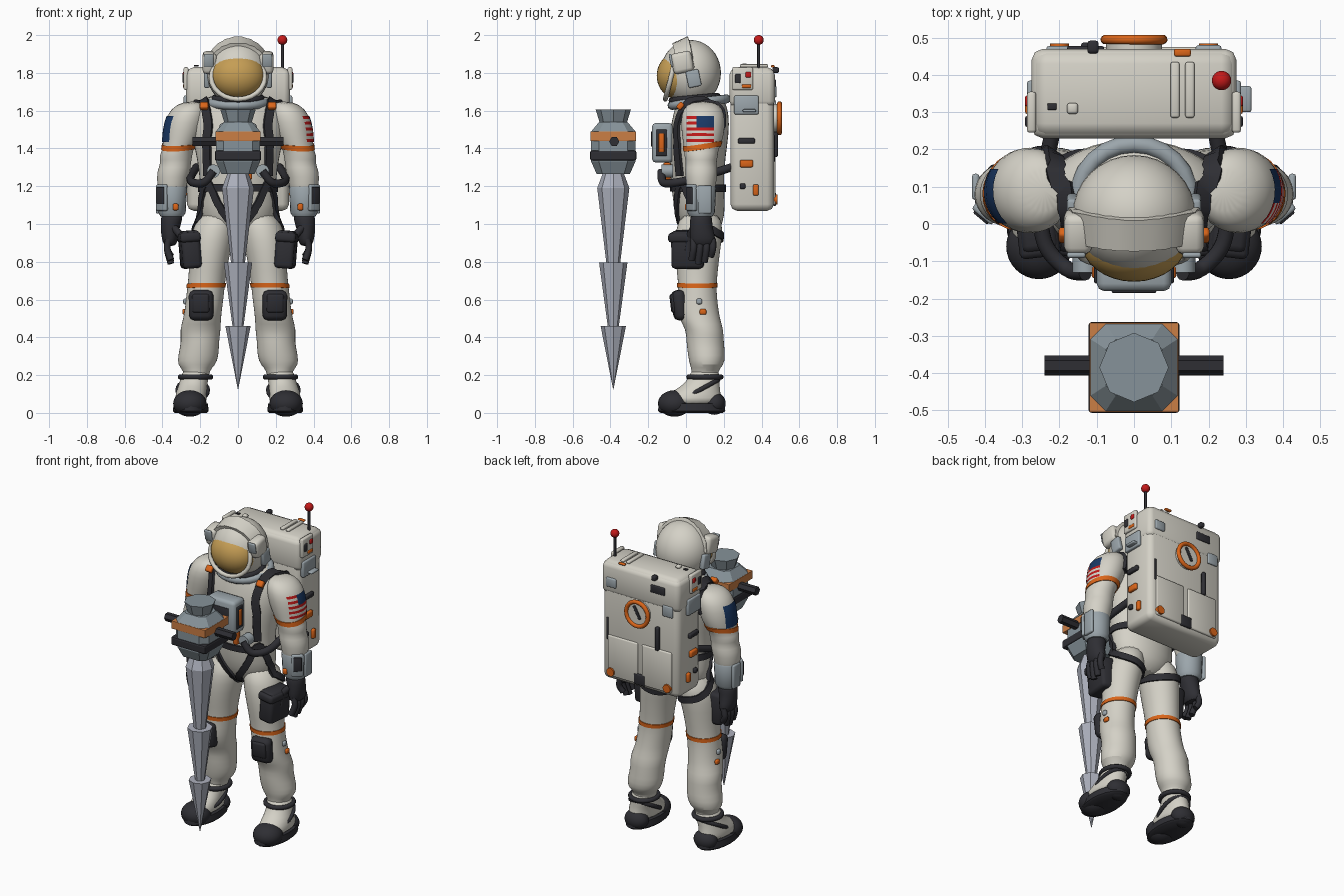
import bpy, bmesh, math
from mathutils import Vector, Matrix, Euler
from mathutils.bvhtree import BVHTree

if "Cube" in bpy.data.objects:
    bpy.data.objects.remove(bpy.data.objects["Cube"], do_unlink=True)


def material(name, *rgb):
    mat = bpy.data.materials.new(name)
    mat.use_nodes = True
    mat.diffuse_color = (*rgb, 1)
    for node in mat.node_tree.nodes:
        if node.type == 'BSDF_PRINCIPLED':
            node.inputs["Base Color"].default_value = (*rgb, 1)
    return mat


white = material("suit white", .66, .64, .57)
grey = material("equipment grey", .33, .38, .41)
dark = material("charcoal", .028, .028, .034)
orange = material("signal orange", .7, .13, .01)
copper = material("tool orange", .6, .21, .06)
gold = material("visor gold", .56, .34, .09)
red = material("red", .55, .01, .01)
blue = material("blue", .01, .04, .13)
steel = material("drill steel", .42, .44, .51)
iron = material("tool grey", .24, .29, .32)


def add(name, bm, mats, mirror=False, smooth=True, subdivide=0):
    """Turn a bmesh in world space into a finished object."""
    bmesh.ops.recalc_face_normals(bm, faces=bm.faces)
    mesh = bpy.data.meshes.new(name)
    bm.to_mesh(mesh)
    bm.free()
    obj = bpy.data.objects.new(name, mesh)
    bpy.context.collection.objects.link(obj)
    for mat in (mats if isinstance(mats, list) else [mats]):
        mesh.materials.append(mat)
    if smooth:
        bpy.ops.object.select_all(action='DESELECT')
        obj.select_set(True)
        bpy.context.view_layer.objects.active = obj
        bpy.ops.object.shade_smooth_by_angle(angle=math.radians(50))
    if subdivide:
        obj.modifiers.new("smooth", 'SUBSURF').levels = subdivide
        obj.modifiers["smooth"].render_levels = subdivide
    if mirror:
        obj.modifiers.new("other side", 'MIRROR').use_mirror_merge = False
    return obj


def circle(count):
    turn = math.tau / count
    return [(math.cos(i * turn), math.sin(i * turn)) for i in range(count)]


def skin(bm, rows, closed=False):
    """Bridge rows of points into a tube."""
    rows = [[bm.verts.new(p) for p in row] for row in rows]
    count = len(rows[0])
    for a, b in zip(rows, rows[1:] + rows[:1] if closed else rows[1:]):
        for i in range(count):
            j = (i + 1) % count
            bm.faces.new((a[i], a[j], b[j], b[i]))
    if not closed:
        bm.faces.new(rows[0])
        bm.faces.new(rows[-1])


def loft(name, mat, rings, outline=circle(20), **options):
    """Rings are x, y, z, half width, half depth."""
    bm = bmesh.new()
    skin(bm, [[(x + u * w, y + v * d, z) for u, v in outline] for x, y, z, w, d in rings])
    return add(name, bm, mat, **options)


def box(name, mat, centre, size, bevel=.008, turn=(0, 0, 0), **options):
    bm = bmesh.new()
    bmesh.ops.create_cube(bm, size=1, matrix=Matrix.LocRotScale(Vector(centre), Euler(turn), Vector(size)))
    bmesh.ops.bevel(bm, geom=bm.edges[:], offset=min(bevel, min(size) * .4), segments=2, affect='EDGES', profile=.5)
    return add(name, bm, mat, **options)


def ball(name, mat, centre, radii, **options):
    bm = bmesh.new()
    place = Matrix.LocRotScale(Vector(centre), None, Vector(radii))
    bmesh.ops.create_uvsphere(bm, u_segments=32, v_segments=20, radius=1, matrix=place)
    return add(name, bm, mat, **options)


def disc(name, mat, centre, radius, depth, axis, sides=24, **options):
    bm = bmesh.new()
    turn = Vector((0, 0, 1)).rotation_difference(Vector(axis)).to_matrix().to_4x4()
    bmesh.ops.create_cone(bm, cap_ends=True, segments=sides, radius1=radius, radius2=radius,
                          depth=depth, matrix=Matrix.Translation(centre) @ turn)
    return add(name, bm, mat, **options)


def surface(*objs):
    bpy.context.view_layer.update()
    graph = bpy.context.evaluated_depsgraph_get()
    return [BVHTree.FromObject(obj, graph) for obj in objs]


def path(points, closed, steps):
    """Smooth curve through the points."""
    pts, n, out = [Vector(p) for p in points], len(points), []
    pick = (lambda i: pts[i % n]) if closed else (lambda i: pts[max(0, min(n - 1, i))])
    for i in range(n if closed else n - 1):
        a, b, c, d = (pick(i + k) for k in (-1, 0, 1, 2))
        for s in range(steps):
            t = s / steps
            out.append(b + (c - a) * t / 2 + (a * 2 - b * 5 + c * 4 - d) * t * t / 2
                       + (b * 3 - a - c * 3 + d) * t ** 3 / 2)
    return out if closed else out + [pts[-1]]


def sweep(name, mat, points, width, thick=0, on=None, closed=False, steps=6, **options):
    """Round tube, or a flat strap laid on a surface."""
    pts, normals, rows = path(points, closed, steps), [], []
    if on:
        hits = [min((tree.find_nearest(p) for tree in on), key=lambda h: h[3]) for p in pts]
        pts, normals = [h[0] for h in hits], [h[1] for h in hits]
    outline = [(1, 1), (-1, 1), (-1, -1), (1, -1)] if thick else circle(10)
    normal = None
    for i, p in enumerate(pts):
        ahead = pts[(i + 1) % len(pts)] if closed else pts[min(i + 1, len(pts) - 1)]
        behind = pts[i - 1] if closed or i else p
        along = (ahead - behind).normalized()
        normal = normals[i] if on else (normal or along.orthogonal())
        normal = (normal - along * normal.dot(along)).normalized()
        side = along.cross(normal)
        rows.append([p + side * u * width + normal * v * (thick or width) for u, v in outline])
    bm = bmesh.new()
    skin(bm, rows, closed)
    return add(name, bm, mat, **options)


def hoop(centre, rx, ry, tilt=0):
    turn = Euler((tilt, 0, 0)).to_matrix()
    return [Vector(centre) + turn @ Vector((u * rx, v * ry, 0)) for u, v in circle(24)]


# Suit body and limbs
torso = loft("torso", white, [
    (0, .08, .93, .08, .07), (0, .08, 1, .19, .12), (0, .07, 1.1, .21, .14), (0, .06, 1.22, .2, .14),
    (0, .06, 1.35, .22, .15), (0, .07, 1.48, .25, .16), (0, .08, 1.58, .25, .15),
    (0, .08, 1.65, .2, .13), (0, .07, 1.69, .12, .11)], subdivide=1)
arms = loft("arms", white, [
    (.24, .09, 1.65, .05, .06), (.26, .09, 1.61, .1, .11), (.28, .09, 1.54, .11, .12),
    (.3, .09, 1.45, .1, .11), (.32, .08, 1.39, .08, .09), (.33, .08, 1.36, .09, .09),
    (.33, .08, 1.32, .08, .08), (.34, .08, 1.28, .09, .09), (.35, .08, 1.22, .08, .08),
    (.35, .08, 1.12, .07, .07)], subdivide=1, mirror=True)
legs = loft("legs", white, [
    (.11, .08, 1.07, .08, .1), (.13, .07, .97, .12, .13), (.15, .06, .85, .11, .12), (.16, .06, .75, .1, .11),
    (.17, .06, .66, .1, .1), (.18, .06, .57, .1, .11), (.19, .07, .5, .1, .11), (.2, .1, .44, .11, .1),
    (.2, .1, .38, .1, .1), (.21, .11, .3, .11, .1), (.22, .11, .25, .1, .09),
    (.22, .1, .23, .07, .07), (.22, .1, .15, .06, .07)], subdivide=1, mirror=True)
body, limb, leg = surface(torso, arms, legs), surface(arms), surface(legs)
sweep("arm_bands", orange, hoop((.32, .08, 1.41), .1, .11, .12), .014, .005, limb, True, 1, mirror=True)
sweep("thigh_bands", orange, hoop((.17, .06, .675), .11, .12), .012, .005, leg, True, 1, mirror=True)

# Sleeve flag patches, coloured by row and column
for label, side in (("left", 1), ("right", -1)):
    bm, rows, cols = bmesh.new(), 9, 8
    grid = []
    for r in range(rows + 1):
        for c in range(cols + 1):
            start = Vector((side, .005 + .14 * c / cols, 1.435 + .135 * r / rows))
            hit, normal, *_ = limb[0].ray_cast(start, Vector((-side, 0, 0)))
            grid.append(bm.verts.new(hit + normal * .005))
    for r in range(rows):
        for c in range(cols):
            i = r * (cols + 1) + c
            face = bm.faces.new((grid[i], grid[i + 1], grid[i + cols + 2], grid[i + cols + 1]))
            canton = side < 0 or (r > 4 and c > 2)
            face.material_index = 2 if canton else r % 2
    add(label + "_sleeve_flag", bm, [red, white, blue])

# Cuffs, wrist displays and gloves
loft("cuffs", grey, [(.35, .08, z, w, w) for z, w in ((1.2, .075), (1.19, .08), (1.06, .073), (1.04, .06))], mirror=True)
box("wrist_display", grey, (.4, .03, 1.14), (.07, .03, .14), turn=(0, 0, .7), mirror=True)
box("wrist_screen", dark, (.41, .018, 1.15), (.05, .01, .09), turn=(0, 0, .7), mirror=True)
box("outer_cuff_panel", grey, (.425, .1, 1.13), (.02, .07, .15), mirror=True)
box("cuff_button", orange, (.33, .005, 1.09), (.03, .02, .035), mirror=True)
loft("gloves", dark, [(.35, .08, 1.06, .05, .05), (.35, .08, 1.03, .06, .06), (.36, .08, .98, .05, .06),
                      (.36, .09, .92, .045, .07), (.36, .09, .88, .03, .06)], subdivide=1, mirror=True)
for i, drop in enumerate((.81, .79, .8, .83)):
    y = .04 + i * .034
    sweep("finger", dark, [(.365, y, .92), (.375, y, .87), (.355, y - .01, drop)], .018, mirror=True)
sweep("thumb", dark, [(.34, .04, .98), (.3, .02, .93), (.29, .01, .86)], .02, mirror=True)

# Knee pads, thigh pouches and shin fittings
box("knee_pad", dark, (.195, -.035, .57), (.13, .07, .16), .03, (.12, 0, .1), mirror=True)
box("knee_pad_plate", dark, (.197, -.065, .58), (.09, .03, .1), .012, (.12, 0, .1), mirror=True)
box("thigh_pouch", dark, (.255, .01, .865), (.1, .17, .2), .02, (0, .08, -.12), mirror=True)
box("pouch_flap", dark, (.26, -.005, .93), (.11, .17, .05), .015, (0, .08, -.12), mirror=True)
box("shin_tag", orange, (.285, .09, .535), (.02, .035, .03), mirror=True)
box("shin_clip", grey, (.28, .07, .59), (.02, .03, .03), mirror=True)

# Boots
loft("boot_sole", dark, [(.25, .03, z, w, d) for z, w, d in ((0, .085, .165), (.01, .095, .178), (.05, .09, .175))], mirror=True)
loft("boot_upper", white, [(.25, .03, .04, .085, .165), (.25, .03, .08, .085, .16), (.245, .06, .12, .08, .12),
                           (.235, .09, .16, .075, .09), (.225, .1, .21, .075, .08), (.22, .1, .23, .06, .06)],
     subdivide=1, mirror=True)
ball("toe_cap", dark, (.255, -.06, .05), (.088, .088, .07), mirror=True)
ball("heel_guard", dark, (.245, .15, .05), (.075, .06, .06), mirror=True)
sweep("ankle_strap", dark, hoop((.225, .1, .19), .08, .085), .014, closed=True, steps=1, mirror=True)
sweep("instep_strap", dark, hoop((.24, .07, .12), .08, .115, .5), .012, closed=True, steps=1, mirror=True)

# Helmet, visor and lamps
helmet = ball("helmet", white, (0, .025, 1.8), (.165, .16, .174))
ball("visor", gold, (0, -.04, 1.785), (.145, .115, .125))
sweep("visor_rim", white, hoop((0, -.08, 1.775), .142, .118, math.pi / 2 - .25), .013, closed=True, steps=1)
sweep("helmet_arch", white, [(-.17, 0, 1.82), (-.12, -.02, 1.93), (0, -.03, 1.97), (.12, -.02, 1.93), (.17, 0, 1.82)],
      .045, .012, surface(helmet))
box("lamp_housing", white, (.15, -.02, 1.855), (.075, .11, .11), .02, (.2, 0, 0), mirror=True)
box("lamp_face", grey, (.155, -.078, 1.865), (.05, .015, .07), turn=(.2, 0, 0), mirror=True)
box("ear_panel", grey, (.165, .04, 1.77), (.03, .07, .09), turn=(.2, 0, 0), mirror=True)
sweep("neck_ring", grey, hoop((0, .07, 1.645), .15, .145, .12), .024, closed=True, steps=1)
sweep("neck_seal", dark, hoop((0, .045, 1.665), .125, .12, .1), .018, closed=True, steps=1)

# Harness and hoses
sweep("shoulder_strap", dark, [(.2, .23, 1.5), (.2, .2, 1.62), (.2, .1, 1.68), (.18, 0, 1.64), (.17, -.07, 1.53),
                               (.19, -.08, 1.4), (.19, -.07, 1.25)], .024, .014, surface(torso, arms), mirror=True)
sweep("leg_loop", dark, [(.19, -.05, 1.22), (.11, -.09, 1.08), (.03, -.05, .97), (.04, .12, .92), (.14, .22, .93),
                         (.24, .15, .97), (.25, .03, 1.07)], .02, .012, body + leg, closed=True, mirror=True)
sweep("waist_belt", dark, hoop((0, .06, 1.19), .22, .16), .02, .01, body, True, 1)
box("strap_buckle", orange, (.18, -.03, 1.625), (.045, .03, .04), turn=(-.7, 0, 0), mirror=True)
disc("hose_port", grey, (.13, -.1, 1.28), .035, .06, (0, 1, 0), mirror=True)
sweep("air_hose", dark, [(.13, -.13, 1.28), (.18, -.12, 1.22), (.24, -.05, 1.22), (.25, .08, 1.25), (.22, .24, 1.3)], .022, mirror=True)

# Chest unit
box("chest_unit", grey, (0, -.125, 1.43), (.2, .11, .21), .02)
box("chest_side_panel", dark, (.1, -.13, 1.43), (.014, .06, .14), mirror=True)
box("chest_side_light", orange, (.107, -.13, 1.43), (.012, .03, .1), mirror=True)
box("chest_screen", dark, (0, -.18, 1.45), (.12, .01, .08))
box("chest_pull", orange, (.06, -.1, 1.28), (.03, .04, .09))

# Life support pack
box("pack", white, (0, .35, 1.45), (.54, .23, .76), .035)
box("pack_lid", white, (0, .35, 1.72), (.55, .24, .2), .03)
box("pack_lower_plate", white, (.12, .465, 1.23), (.21, .02, .26), mirror=True)
disc("dial", white, (0, .475, 1.56), .075, .04, (0, 1, 0))
sweep("dial_ring", orange, hoop((0, .495, 1.56), .077, .077, math.pi / 2), .013, closed=True, steps=1)
box("dial_needle", dark, (0, .497, 1.57), (.02, .008, .09), turn=(0, .5, 0))
box("back_socket", grey, (.2, .47, 1.7), (.07, .02, .06))
box("back_vent", dark, (-.13, .47, 1.74), (.1, .015, .05))
box("back_window", grey, (-.2, .47, 1.62), (.07, .015, .07))
box("back_handle", dark, (-.13, .475, 1.43), (.025, .025, .15))
box("back_slot", dark, (.23, .465, 1.4), (.012, .014, .14))
box("back_latch", dark, (0, .468, 1.13), (.08, .02, .07))
disc("back_button", orange, (.2, .475, 1.13), .026, .02, (0, 1, 0), mirror=True)
box("top_box", dark, (-.11, .475, 1.815), (.03, .035, .03))
box("top_tab", orange, (.13, .46, 1.835), (.045, .02, .012))
box("top_mark", dark, (-.22, .315, 1.838), (.025, .018, .008))
box("top_cap", white, (-.165, .31, 1.84), (.03, .03, .02))
for x in (.11, .15):
    box("top_rib", white, (x, .36, 1.838), (.025, .15, .016))
for name, mat, y, z, width, height in (
        ("side_module", white, .3, 1.77, .11, .12), ("side_display", grey, .32, 1.63, .13, .1),
        ("side_clamp", dark, .32, 1.44, .09, .03), ("side_switch", orange, .32, 1.32, .07, .04),
        ("side_valve", orange, .37, 1.18, .03, .06), ("side_port", dark, .3, 1.2, .03, .03)):
    box(name, mat, (.275, y, z), (.025, width, height), mirror=True)
box("side_indicator", red, (.285, .33, 1.79), (.016, .03, .03), mirror=True)
box("side_grille", dark, (.285, .275, 1.77), (.016, .03, .05), mirror=True)
box("side_tag", orange, (.285, .32, 1.73), (.014, .05, .02), mirror=True)
box("side_fin", grey, (.295, .335, 1.6), (.04, .07, .015))
sweep("antenna", dark, [(.235, .385, 1.82), (.235, .385, 1.97)], .008)
ball("antenna_tip", red, (.235, .385, 1.974), (.026, .026, .026))

# Drill tool floating in front
oct_side, cut_square = circle(8), [(1, .65), (.65, 1), (-.65, 1), (-1, .65), (-1, -.65), (-.65, -1), (.65, -1), (1, -.65)]


def turned(name, mat, profile, outline):
    loft(name, mat, [(0, -.385, z, r, r) for z, r in profile], outline, smooth=False)


turned("tool_cap", iron, [(1.605, .093), (1.53, .07)], oct_side)
turned("tool_body", iron, [(1.54, .075), (1.49, .117), (1.33, .117), (1.265, .088)], cut_square)
box("tool_band", copper, (0, -.385, 1.465), (.24, .24, .05), .002, smooth=False)
box("tool_collar", dark, (0, -.385, 1.362), (.245, .245, .054), .01, smooth=False)
disc("tool_handles", dark, (0, -.38, 1.437), .027, .48, (1, 0, 0), 6, smooth=False)
turned("drill_neck", steel, [(1.27, .055), (1.19, .085)], oct_side)
for top, wide, bottom, narrow in ((1.19, .085, .78, .035), (.795, .075, .45, .028), (.46, .067, .125, .001)):
    turned("drill_segment", steel, [(top, wide), (bottom, narrow)], oct_side)
